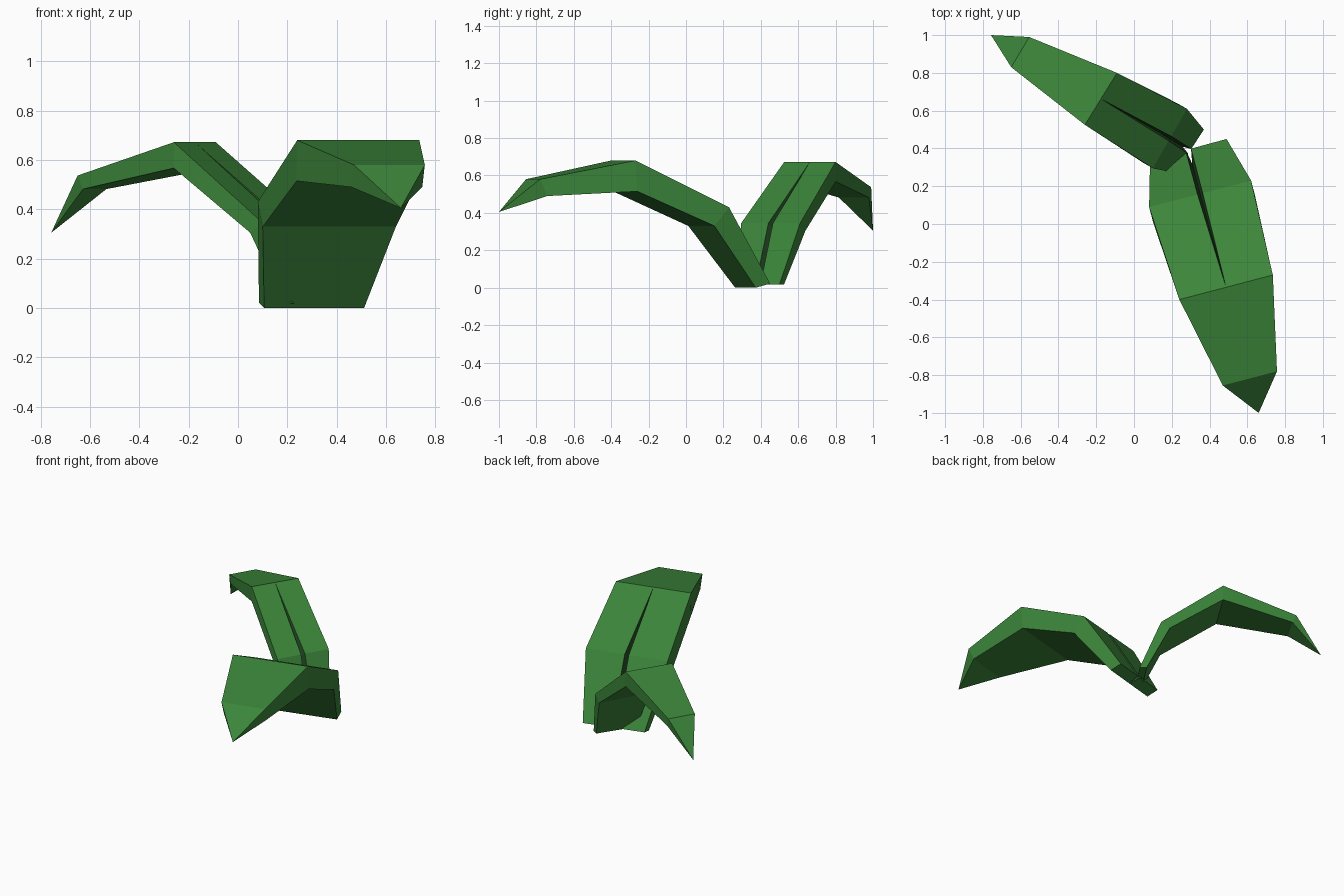
import bpy, bmesh
from mathutils import Vector

if "Cube" in bpy.data.objects:
    bpy.data.objects.remove(bpy.data.objects["Cube"])

green = bpy.data.materials.new("leaf green")
green.diffuse_color = (0.044, 0.235, 0.042, 1)
green.use_nodes = True
green.node_tree.nodes["Principled BSDF"].inputs["Base Color"].default_value = green.diffuse_color
dark = bpy.data.materials.new("dark fold green")
dark.diffuse_color = (0.02, 0.08, 0.02, 1)
dark.use_nodes = True
dark.node_tree.nodes["Principled BSDF"].inputs["Base Color"].default_value = dark.diffuse_color


def leaf(name, sections, tip):
    """Arched blade from base to tip, with a tapered fold slit on its upper side.
    Section: left xy, right xy, (left z, right z), forward shift and drop of the
    underside, slit half width, slit depth as a share of the thickness."""
    bm = bmesh.new()
    rings = []
    for lx, ly, rx, ry, zl, zr, shift, drop, half, depth in sections:
        left, right = Vector((lx, ly, zl)), Vector((rx, ry, zr))
        across = (right - left).normalized()
        flat = Vector((across.x, across.y, 0)).normalized()
        forward = Vector((-flat.y, flat.x, 0))
        if forward.dot(Vector(tip) - left) < 0:
            forward.negate()
        under = forward * shift - Vector((0, 0, drop))
        mid = (left + right) / 2
        ring = [left, mid - across * half, mid + under * depth,
                mid + across * half, right, right + under, left + under]
        rings.append([bm.verts.new(p) for p in ring])
    for n, (a, b) in enumerate(zip(rings, rings[1:])):
        for i in range(7):
            j = (i + 1) % 7
            face = bm.faces.new((a[i], a[j], b[j], b[i]))
            # Slit walls are dark
            face.material_index = 1 if i in (1, 2) and n < 2 else 0
    # Pointed end and base cap
    point = bm.verts.new(tip)
    for i in range(7):
        bm.faces.new((rings[-1][i], rings[-1][(i + 1) % 7], point))
    bm.faces.new(rings[0])
    bmesh.ops.remove_doubles(bm, verts=bm.verts, dist=0.0005)
    bmesh.ops.recalc_face_normals(bm, faces=bm.faces)
    mesh = bpy.data.meshes.new(name)
    bm.to_mesh(mesh)
    bm.free()
    mesh.materials.append(green)
    mesh.materials.append(dark)
    bpy.context.collection.objects.link(bpy.data.objects.new(name, mesh))


# Broad leaf arching to the front
leaf("broad_leaf", [
    (0.085, 0.34, 0.49, 0.45, 0.022, 0.022, 0.08, 0.022, 0.015, 0.98),
    (0.08, 0.09, 0.62, 0.23, 0.43, 0.43, 0.08, 0.10, 0.014, 0.8),
    (0.24, -0.40, 0.735, -0.27, 0.68, 0.68, -0.01, 0.165, 0, 0),
    (0.47, -0.855, 0.757, -0.78, 0.58, 0.58, -0.04, 0.09, 0, 0),
], (0.66, -1.0, 0.405))

# Narrow leaf arching to the back left
leaf("narrow_leaf", [
    (0.22, 0.27, 0.37, 0.50, 0.018, 0.018, 0.045, 0.0, 0.015, 0.98),
    (0.10, 0.295, 0.28, 0.61, 0.345, 0.345, 0.058, 0.04, 0.014, 0.8),
    (-0.26, 0.525, -0.09, 0.80, 0.672, 0.672, 0.0, 0.105, 0, 0),
    (-0.65, 0.83, -0.555, 0.99, 0.537, 0.537, -0.025, 0.055, 0, 0),
], (-0.757, 1.0, 0.305))
